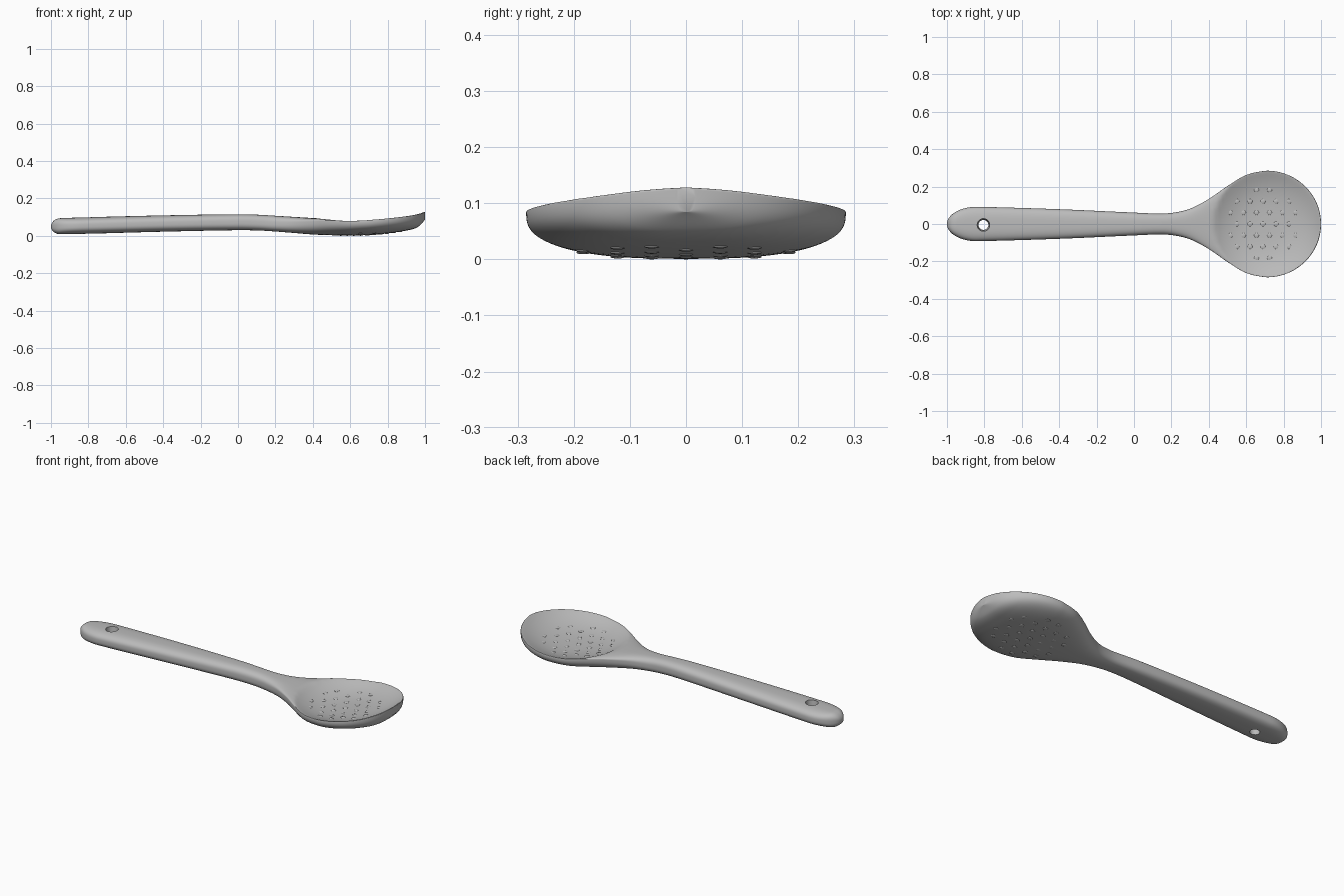
import bpy, bmesh, math
from mathutils import Matrix

cube = bpy.data.objects.get("Cube")
if cube:
    bpy.data.objects.remove(cube)

# Single material
plastic = bpy.data.materials.new("grey plastic")
plastic.use_nodes = True
COLOUR = (0.5, 0.5, 0.5, 1)
plastic.diffuse_color = COLOUR
plastic.node_tree.nodes["Principled BSDF"].inputs["Base Color"].default_value = COLOUR

# Stations along the spoon: x, half width, underside z, top z
STATIONS = [
    (-1.0, .092, .008, .092), (-.84, .092, .010, .098), (-.4, .079, .022, .109),
    (0, .061, .030, .115), (.12, .056, .028, .112), (.2, .059, .023, .107),
    (.3, .082, .015, .101), (.4, .134, .007, .095), (.5, .203, .003, .092),
    (.6, .262, .001, .091), (.71, .285, .005, .096), (.8, .285, .013, .103),
    (.9, .285, .028, .113), (.96, .285, .046, .121), (1.0, .285, .085, .128)]
BOWL_X, BOWL_R = .71, .285


def smooth(a, b, x):
    t = min(max((x - a) / (b - a), 0), 1)
    return t * t * (3 - 2 * t)


def slope(i, k):
    lo, hi = STATIONS[max(i - 1, 0)], STATIONS[min(i + 1, len(STATIONS) - 1)]
    return (hi[k] - lo[k]) / (hi[0] - lo[0])


def profile(x):
    """Half width, underside and top at x, by cubic interpolation."""
    i = max(j for j in range(len(STATIONS) - 1) if STATIONS[j][0] <= x or j == 0)
    a, b = STATIONS[i], STATIONS[i + 1]
    d = b[0] - a[0]
    t = (x - a[0]) / d
    w, zb, zt = [(2*t**3 - 3*t*t + 1) * a[k] + (t**3 - 2*t*t + t) * d * slope(i, k)
                 + (3*t*t - 2*t**3) * b[k] + (t**3 - t*t) * d * slope(i + 1, k)
                 for k in (1, 2, 3)]
    if x > BOWL_X:      # round bowl tip
        w = BOWL_R * math.sqrt(max(1 - ((x - BOWL_X) / .29) ** 2, 0))
    if x < -.84:        # round handle end
        w = .092 * math.sqrt(max(1 - ((x + .84) / .16) ** 2, 0))
    if x < -.95:
        mid, half = (zb + zt) / 2, (zt - zb) / 2
        half *= math.sqrt(max(1 - ((x + .95) / .05) ** 2, 0))
        zb, zt = mid - half, mid + half
    return w, zb, zt


def point(x, angle):
    """Point of the rounded cross-section, scooped out over the bowl."""
    w, zb, zt = profile(x)
    c, s = math.cos(angle), math.sin(angle)
    y = w * math.copysign(abs(c) ** .72, c)
    crown = abs(s) ** .72
    edge = zb + (zt - zb) * (.5 + .36 * smooth(.15, .5, x))
    if s < 0:
        return x, y, edge - (edge - zb) * crown
    r = math.hypot(x - BOWL_X, y) / BOWL_R
    return x, y, edge + (zt - edge) * crown - .055 * max(1 - r ** 3, 0)


def make_object(name, bm):
    bmesh.ops.recalc_face_normals(bm, faces=bm.faces)
    mesh = bpy.data.meshes.new(name)
    bm.to_mesh(mesh)
    bm.free()
    mesh.materials.append(plastic)
    ob = bpy.data.objects.new(name, mesh)
    bpy.context.collection.objects.link(ob)
    return ob


def shade(ob, degrees):
    bpy.ops.object.select_all(action='DESELECT')
    ob.select_set(True)
    bpy.context.view_layer.objects.active = ob
    bpy.ops.object.shade_smooth_by_angle(angle=math.radians(degrees))


# Spoon body: lofted rings, closer together at both ends
RINGS, SIDES = 150, 80
bm = bmesh.new()
rings = []
for i in range(RINGS):
    x = -.9995 * math.cos(math.pi * i / (RINGS - 1))
    rings.append([bm.verts.new(point(x, 2 * math.pi * j / SIDES)) for j in range(SIDES)])
for a, b in zip(rings, rings[1:]):
    for j in range(SIDES):
        k = (j + 1) % SIDES
        bm.faces.new((a[j], a[k], b[k], b[j]))
bm.faces.new(rings[0])
bm.faces.new(rings[-1])
spoon = make_object("spoon_body", bm)

# Hanging hole through the handle, a little wider at the top
bm = bmesh.new()
bmesh.ops.create_cone(bm, cap_ends=True, segments=32, radius1=.024, radius2=.036, depth=.14,
                      matrix=Matrix.Translation((-.805, -.005, .055)))
cutter = make_object("hole_cutter", bm)
cutter.hide_render = True
cut = spoon.modifiers.new("hanging_hole", 'BOOLEAN')
cut.object = cutter
cut.operation = 'DIFFERENCE'
bpy.ops.object.select_all(action='DESELECT')
bpy.context.view_layer.objects.active = spoon
spoon.select_set(True)
bpy.ops.object.modifier_apply(modifier=cut.name)
bpy.data.objects.remove(cutter)
shade(spoon, 40)


# Non-stick bumps: staggered low domes on both faces of the bowl
def bumps(name, sign, reach):
    bm = bmesh.new()
    step = .07
    for row in range(-3, 4):
        for col in range(-4, 5):
            dx = (col + .5 * (row % 2)) * step
            y = row * step * .87
            if math.hypot(dx, y) > reach:
                continue
            x = BOWL_X - .02 + dx
            u = abs(y) / profile(x)[0]
            angle = math.acos(min(u, 1) ** (1 / .72))
            z = point(x, sign * angle)[2]
            bmesh.ops.create_uvsphere(bm, u_segments=12, v_segments=8, radius=1,
                                      matrix=Matrix.Translation((x, y, max(z, .003)))
                                      @ Matrix.Diagonal((.013, .013, .003, 1)))
    shade(make_object(name, bm), 60)


bumps("inner_bumps", 1, .2)
bumps("underside_bumps", -1, .19)
